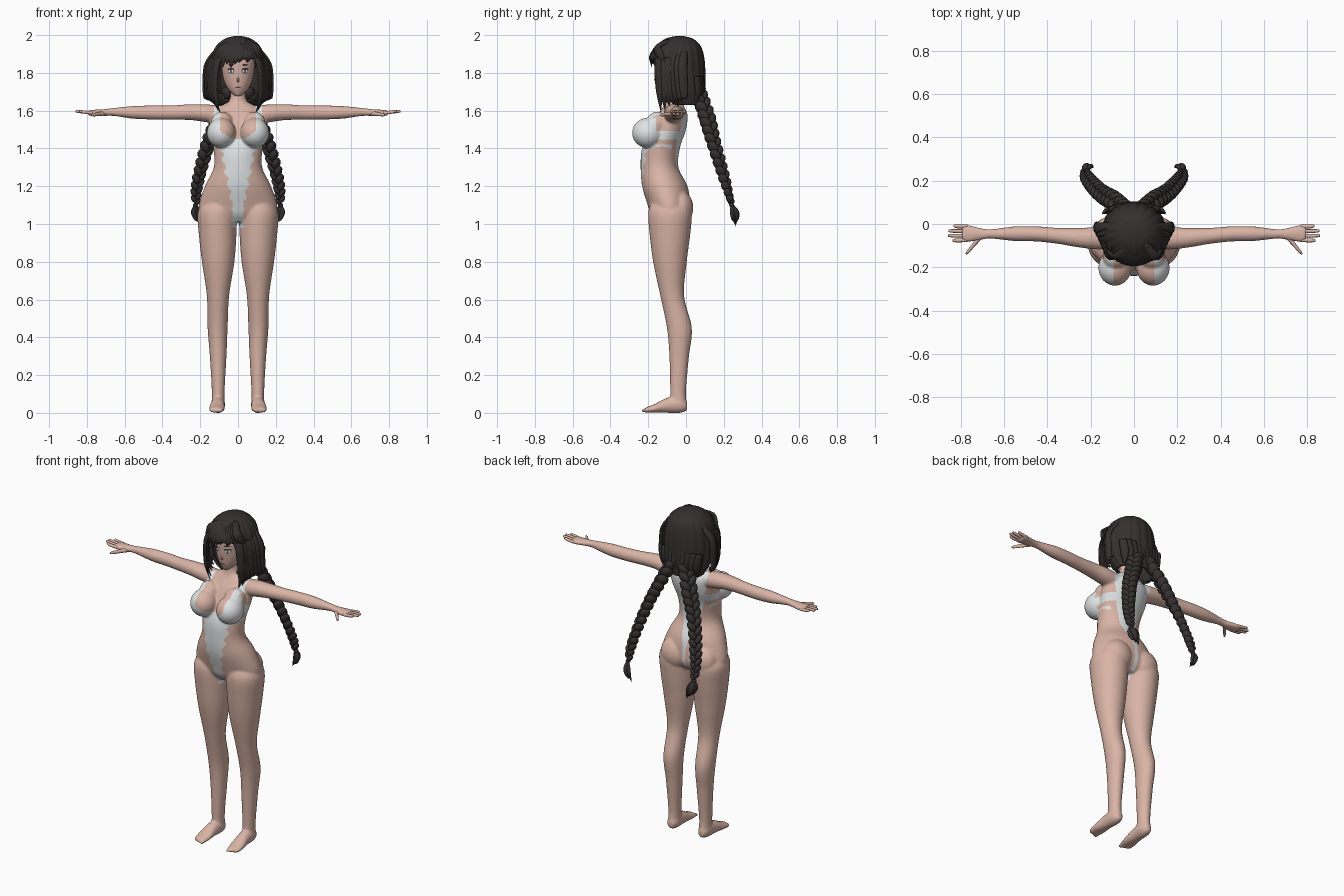
import bpy, bmesh, math, random
from mathutils import Vector, Matrix
from mathutils.bvhtree import BVHTree

random.seed(4)
cube = bpy.data.objects.get("Cube")
if cube:
    bpy.data.objects.remove(cube, do_unlink=True)


def material(name, *rgb):
    m = bpy.data.materials.new(name)
    m.use_nodes = True
    m.diffuse_color = (*rgb, 1)
    m.node_tree.nodes["Principled BSDF"].inputs["Base Color"].default_value = (*rgb, 1)
    return m


SKIN = material("skin", 0.70, 0.46, 0.38)
SUIT = material("white_fabric", 0.74, 0.77, 0.78)
HAIR = material("dark_hair", 0.036, 0.029, 0.029)
EYE_WHITE = material("eye_white", 0.75, 0.72, 0.72)
IRIS = material("grey_iris", 0.12, 0.13, 0.16)
LIP = material("lip", 0.50, 0.22, 0.19)


def smooth_rows(rows, n=6):
    """Catmull-Rom interpolation of equal-length tuples."""
    out = []
    for i in range(len(rows) - 1):
        a, b, c, d = (rows[max(0, min(len(rows) - 1, i + k))] for k in (-1, 0, 1, 2))
        for s in range(n):
            t = s / n
            out.append([q + t / 2 * (r - p + t * (2*p - 5*q + 4*r - s3 + t * (3*(q - r) + s3 - p)))
                        for p, q, r, s3 in zip(a, b, c, d)])
    return out + [list(rows[-1])]


def skin_rings(bm, rings):
    """Bridge rings of points and cap both ends."""
    vs = [[bm.verts.new(p) for p in ring] for ring in rings]
    n = len(vs[0])
    for a, b in zip(vs, vs[1:]):
        for i in range(n):
            bm.faces.new((a[i], a[(i + 1) % n], b[(i + 1) % n], b[i]))
    bm.faces.new(vs[0][::-1])
    bm.faces.new(vs[-1])


def loft(bm, axis, rows, seg=32, ripple=0, n=6):
    """Rows: position on axis, two centre coordinates, two radii."""
    k = "xyz".index(axis)
    rings = []
    for t, a, b, ra, rb in smooth_rows(rows, n):
        ring = []
        for i in range(seg):
            w = math.tau * i / seg
            f = 1 + ripple * abs(math.sin(w * 9))
            p = [a + ra * f * math.cos(w), b + rb * f * math.sin(w)]
            p.insert(k, t)
            ring.append(p)
        rings.append(ring)
    skin_rings(bm, rings)


def lock(bm, rows, flat=0.4, seg=8):
    """Tapered strand through (x, y, z, radius), flattened away from the head."""
    pts = smooth_rows(rows, 5)
    rings = []
    for i, (x, y, z, r) in enumerate(pts):
        c = Vector((x, y, z))
        t = (Vector(pts[min(i + 1, len(pts) - 1)][:3]) - Vector(pts[max(i - 1, 0)][:3])).normalized()
        u = t.cross(Vector((x, y + 0.04, 0.02))).normalized()
        v = u.cross(t)
        r = max(r, 0.001)
        rings.append([c + u * r * math.cos(math.tau * j / seg) + v * r * flat * math.sin(math.tau * j / seg)
                      for j in range(seg)])
    skin_rings(bm, rings)


def blob(bm, centre, radii, rot=Matrix(), seg=24):
    m = Matrix.Translation(centre) @ rot @ Matrix.Diagonal((*radii, 1))
    bmesh.ops.create_uvsphere(bm, u_segments=seg, v_segments=seg // 2, radius=1, matrix=m)


def finish(bm, name, mat, mirror=False):
    if mirror:
        dup = bmesh.ops.duplicate(bm, geom=bm.verts[:] + bm.edges[:] + bm.faces[:])["geom"]
        bmesh.ops.scale(bm, vec=(-1, 1, 1), verts=[g for g in dup if isinstance(g, bmesh.types.BMVert)])
    bmesh.ops.recalc_face_normals(bm, faces=bm.faces[:])
    for f in bm.faces:
        f.smooth = True
    me = bpy.data.meshes.new(name)
    bm.to_mesh(me)
    bm.free()
    me.materials.append(mat)
    ob = bpy.data.objects.new(name, me)
    bpy.context.collection.objects.link(ob)
    return ob


# Body: limbs mirrored, then torso, fused into one surface
bm = bmesh.new()
loft(bm, "z", [(.04, .105, -.04, .034, .045), (.12, .105, -.042, .034, .042), (.3, .105, -.036, .044, .052),
               (.45, .108, -.035, .053, .066), (.62, .106, -.073, .059, .063), (.8, .105, -.085, .086, .089),
               (.95, .108, -.085, .1, .108), (1.06, .11, -.085, .103, .115), (1.12, .1, -.09, .08, .09)])
loft(bm, "y", [(.006, .105, .035, .018, .022), (-.03, .105, .044, .036, .044), (-.1, .108, .04, .037, .04),
               (-.17, .112, .023, .042, .022), (-.215, .113, .015, .036, .014)])
loft(bm, "x", [(.08, -.065, 1.575, .05, .05), (.17, -.065, 1.586, .052, .047), (.25, -.064, 1.592, .045, .042),
               (.35, -.055, 1.59, .037, .038), (.45, -.046, 1.59, .035, .037), (.55, -.045, 1.591, .034, .034),
               (.66, -.046, 1.593, .022, .021), (.71, -.046, 1.59, .028, .018), (.77, -.044, 1.588, .04, .016),
               (.795, -.043, 1.588, .037, .012)])
blob(bm, (.088, -.202, 1.482), (.077, .084, .08))
blob(bm, (.085, -.15, 1.535), (.06, .06, .06))
blob(bm, (.092, -.035, 1.085), (.092, .074, .095))
for i in range(5):
    blob(bm, (.088 + .013 * i, -.222 + .006 * i, .012), (.009 - .0006 * i, .018, .01), seg=12)
tmp = finish(bm, "limbs", SKIN, True)
bm = bmesh.new()
bm.from_mesh(tmp.data)
bpy.data.objects.remove(tmp, do_unlink=True)
loft(bm, "z", [(1.01, 0, -.085, .09, .07), (1.05, 0, -.085, .19, .1), (1.1, 0, -.09, .207, .113),
               (1.2, 0, -.112, .175, .12), (1.3, 0, -.14, .128, .1), (1.4, 0, -.133, .13, .1),
               (1.5, 0, -.095, .146, .095), (1.575, 0, -.072, .145, .08), (1.62, 0, -.065, .1, .056),
               (1.65, 0, -.062, .05, .045), (1.7, 0, -.062, .038, .04), (1.74, 0, -.065, .036, .04)], 48)
rough = finish(bm, "rough_body", SKIN)
mod = rough.modifiers.new("fuse", "REMESH")
mod.mode, mod.voxel_size = "VOXEL", .0065
mod = rough.modifiers.new("relax", "SMOOTH")
mod.factor, mod.iterations = .5, 6
dg = bpy.context.evaluated_depsgraph_get()
mesh = bpy.data.meshes.new_from_object(rough.evaluated_get(dg))
bpy.data.objects.remove(rough, do_unlink=True)
mesh.name = "body"
mesh.materials.clear()
mesh.materials.append(SKIN)
mesh.materials.append(SUIT)
body = bpy.data.objects.new("body", mesh)
bpy.context.collection.objects.link(body)


def in_suit(c):
    x, y, z = abs(c.x), c.y, c.z
    if x > .17 or z < .98 or z > 1.625:
        return False
    if 1.445 < z < 1.49 and y > -.17 and x > .09:       # side band
        return True
    if y > -.075:                                      # back panel and thong
        return x < max(.012, .022 + .28 * (z - 1.2)) and x < .13
    if z < 1.42:                                       # front panel with ragged edge
        return x < max(.028, .03 + .2 * (z - 1.1) + .008 * math.sin(z * 95)) + max(0, z - 1.38)
    if z < 1.56 and y < -.16:                          # cups with open neckline
        return z < 1.45 + 5 * x * x or x > .095
    return z > 1.53 and .092 < x < .128                # shoulder straps


for p in mesh.polygons:
    p.use_smooth = True
    p.material_index = int(in_suit(p.center))

# Fingers and thumbs
bm = bmesh.new()
for i, tip in enumerate((.84, .86, .858, .835)):
    y = -.074 + .021 * i
    loft(bm, "x", [(.77, y, 1.588, .008, .008), (.81, y * 1.03, 1.592, .009, .009),
                   (tip - .006, y * 1.05 + .002, 1.596, .007, .007), (tip, y * 1.05 + .002, 1.596, .002, .002)], 10, n=4)
loft(bm, "y", [(-.06, .71, 1.585, .014, .013), (-.09, .735, 1.582, .012, .011),
               (-.13, .768, 1.578, .008, .008), (-.14, .774, 1.577, .002, .002)], 10, n=4)
finish(bm, "fingers", SKIN, True)

# Head
bm = bmesh.new()
loft(bm, "z", [(1.677, 0, -.115, .01, .012), (1.69, 0, -.1, .03, .036), (1.72, 0, -.082, .057, .066),
               (1.76, 0, -.074, .075, .082), (1.81, 0, -.07, .085, .092), (1.87, 0, -.066, .09, .097),
               (1.93, 0, -.06, .072, .08), (1.96, 0, -.055, .02, .02)])
blob(bm, (0, -.152, 1.762), (.007, .018, .012), Matrix.Rotation(-.4, 4, "X"), 12)
tree = BVHTree.FromBMesh(bm)
finish(bm, "head", SKIN)


def face_plate(name, mat, x, z, rx, rz, thick, mirror=True):
    """Thin oval laid on the front of the face."""
    loc, nor, _, _ = tree.ray_cast(Vector((x, -1, z)), Vector((0, 1, 0)))
    b = bmesh.new()
    yaw = Matrix.Rotation(math.atan2(abs(nor.x), abs(nor.y)), 4, "Z")
    blob(b, loc, (rx, thick, rz), yaw if x else Matrix(), 16)
    finish(b, name, mat, mirror)


face_plate("eye_whites", EYE_WHITE, .037, 1.808, .018, .012, .003)
face_plate("irises", IRIS, .036, 1.808, .009, .012, .0045)
face_plate("eyelashes", HAIR, .038, 1.82, .021, .0035, .005)
face_plate("eyebrows", HAIR, .036, 1.842, .019, .002, .003)
face_plate("mouth", LIP, 0, 1.722, .013, .0025, .004, False)

# Hair cap, open over the face
bm = bmesh.new()
loft(bm, "z", [(1.63, 0, .012, .115, .082), (1.7, 0, -.015, .14, .112), (1.8, 0, -.04, .146, .138),
               (1.88, 0, -.045, .138, .137), (1.94, 0, -.04, .115, .115), (1.98, 0, -.036, .07, .072),
               (1.995, 0, -.034, .02, .02)], 108, .035)
gone = [f for f in bm.faces if f.calc_center_median().z < 1.632
        or (f.calc_center_median().y < -.085 and f.calc_center_median().z < 1.875)]
bmesh.ops.delete(bm, geom=gone, context="FACES")
cap = finish(bm, "hair_cap", HAIR)
cap.modifiers.new("thickness", "SOLIDIFY").thickness = .012

# Fringe swept from an off-centre parting
bm = bmesh.new()
for i in range(12):
    x = -.115 + .021 * i
    end = 1.825 + (.02 if i % 2 else 0) + (.03 if 0 < x < .08 else 0)
    y = -.19 + 4 * x * x
    lock(bm, [(.02 + .3 * x, -.09, 1.972, .016), (.01 + .75 * x, -.152, 1.935, .024),
              (x, y + .003, 1.885, .022), (x * 1.03 - .006, y + .006, end, .001)])
finish(bm, "fringe", HAIR)

# Long locks framing the face, and ends at the nape
bm = bmesh.new()
for i in range(7):
    y = -.145 + .022 * i
    end = 1.6 + .014 * i + random.uniform(-.015, .015)
    x = .088 + .009 * i
    lock(bm, [(x * .75, y + .01, 1.93, .015), (x + .025, y - .004, 1.85, .024),
              (x + .036, y, 1.75, .024), (x + .032, y + .006, 1.67, .018), (x + .008, y + .012, end, .001)])
for i in range(5):
    x = .018 + .026 * i
    lock(bm, [(x * 1.1, .09 - 2 * x * x, 1.78, .02), (x, .095 - 2 * x * x, 1.7, .024),
              (x * .8 + .012, .075 - 2 * x * x, 1.625, .002)])
finish(bm, "side_and_nape_locks", HAIR, True)

# Braids: alternating tilted lobes along a path
path = smooth_rows([(.05, .07, 1.69, .043), (.1, .11, 1.57, .044), (.15, .142, 1.45, .04), (.19, .18, 1.32, .036),
                    (.217, .215, 1.2, .031), (.225, .24, 1.11, .022)], 6)
bm = bmesh.new()
for i in range(len(path) - 1):
    p, q = path[i], path[i + 1]
    r, side = p[3], 1 if i % 2 else -1
    t = Vector(q[:3]) - Vector(p[:3])
    turn = t.to_track_quat("Z", "Y").to_matrix().to_4x4()
    off = turn @ Vector((side * r * .42, 0, 0))
    blob(bm, Vector(p[:3]) + off, (r * .58, r * .8, r * .95), turn @ Matrix.Rotation(-side * .55, 4, "Y"), 12)
finish(bm, "braids", HAIR, True)

# Braid tassels
bm = bmesh.new()
blob(bm, (.225, .242, 1.1), (.014, .014, .012), seg=12)
for dx, dy in ((0, 0), (.012, -.008), (-.012, .008), (.004, .012)):
    lock(bm, [(.224, .243, 1.1, .008), (.222 + dx, .254 + dy, 1.065, .017),
              (.212 + dx, .258 + dy, 1.03, .013), (.2 + dx, .256 + dy / 2, 1.0 + dx, .001)], .7)
finish(bm, "braid_tassels", HAIR, True)
